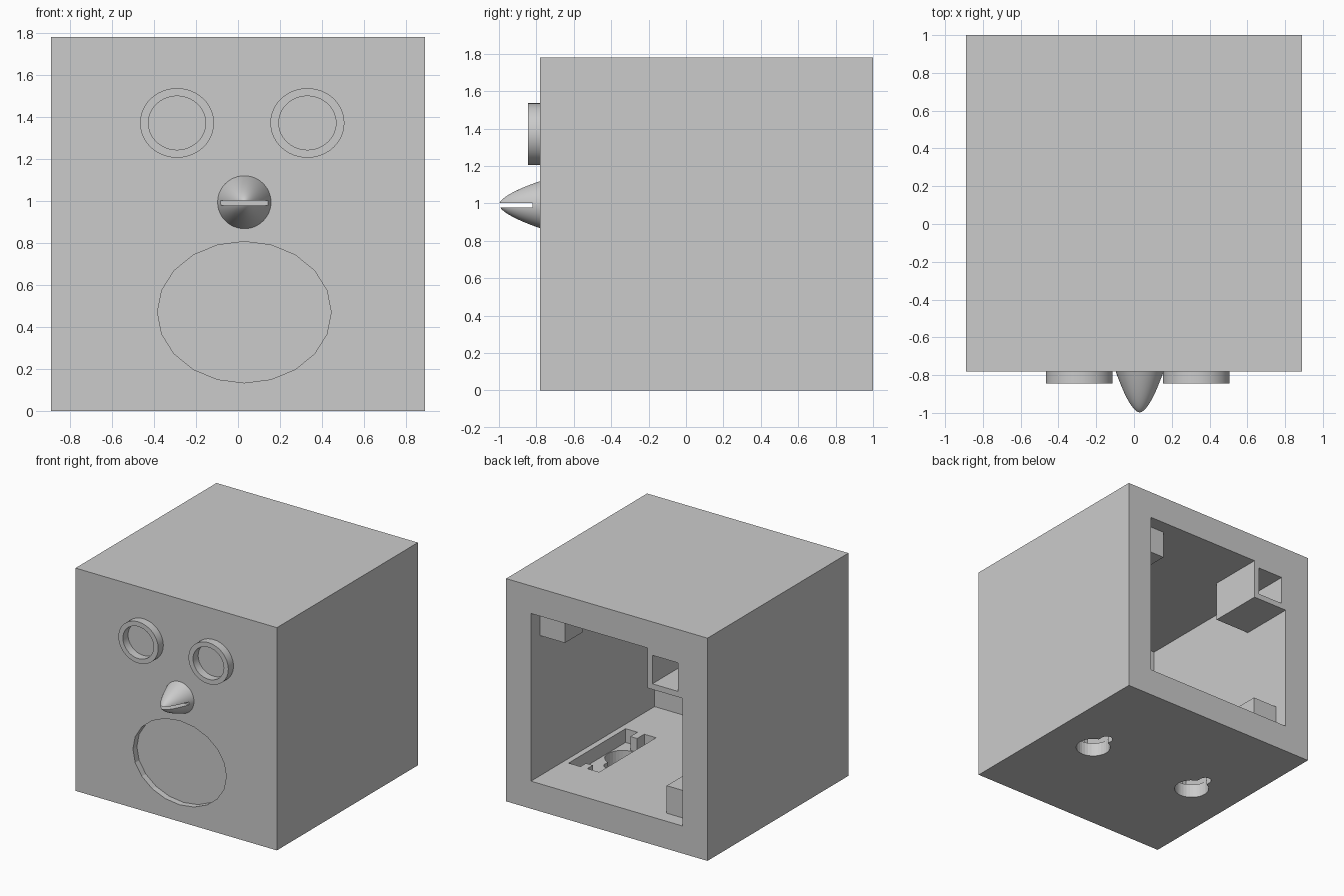
import bpy
import bmesh
import math
from mathutils import Matrix, Vector

default = bpy.data.objects.get("Cube")
if default:
    bpy.data.objects.remove(default, do_unlink=True)

# Single plain grey
grey = bpy.data.materials.new("plain_grey")
grey.use_nodes = True
colour = (0.6, 0.6, 0.6, 1)
grey.diffuse_color = colour
grey.node_tree.nodes["Principled BSDF"].inputs["Base Color"].default_value = colour


def finish(name, bm):
    bmesh.ops.recalc_face_normals(bm, faces=bm.faces)
    mesh = bpy.data.meshes.new(name)
    bm.to_mesh(mesh)
    bm.free()
    mesh.materials.append(grey)
    obj = bpy.data.objects.new(name, mesh)
    bpy.context.collection.objects.link(obj)
    return obj


def box(name, low, high):
    low, high = Vector(low), Vector(high)
    bm = bmesh.new()
    place = Matrix.Translation((low + high) / 2) @ Matrix.Diagonal((high - low).to_4d())
    bmesh.ops.create_cube(bm, size=1, matrix=place)
    return finish(name, bm)


def cylinder(name, centre, rx, ry, depth, sides, turn=Matrix()):
    bm = bmesh.new()
    place = Matrix.Translation(centre) @ turn @ Matrix.Diagonal((rx, ry, depth, 1))
    bmesh.ops.create_cone(bm, cap_ends=True, segments=sides, radius1=1, radius2=1,
                          depth=1, matrix=place)
    return finish(name, bm)


def lathe(name, profile, centre, squash, sides):
    """Spin (radius, y) points about the y axis through centre (x, z)."""
    bm = bmesh.new()
    verts = [bm.verts.new((r, y, 0)) for r, y in profile]
    edges = [bm.edges.new(pair) for pair in zip(verts, verts[1:])]
    bmesh.ops.spin(bm, geom=verts + edges, cent=(0, 0, 0), axis=(0, 1, 0),
                   angle=math.tau, steps=sides)
    bmesh.ops.remove_doubles(bm, verts=bm.verts, dist=0.0005)
    bmesh.ops.transform(bm, verts=bm.verts, matrix=Matrix.Translation((centre[0], 0, centre[1]))
                        @ Matrix.Diagonal((1, 1, squash, 1)))
    return finish(name, bm)


def activate(obj):
    bpy.ops.object.select_all(action='DESELECT')
    obj.select_set(True)
    bpy.context.view_layer.objects.active = obj


def cut(target, cutter):
    mod = target.modifiers.new("cut", 'BOOLEAN')
    mod.operation = 'DIFFERENCE'
    mod.solver = 'EXACT'
    mod.object = cutter
    activate(target)
    bpy.ops.object.modifier_apply(modifier=mod.name)
    bpy.data.objects.remove(cutter, do_unlink=True)


def smooth(obj):
    activate(obj)
    bpy.ops.object.shade_smooth_by_angle(angle=math.radians(35))


HALF, FRONT, BACK, TOP = 0.89, -0.78, 1.0, 1.78
WALL = 0.22
IN = HALF - WALL          # inner half width
ROOF = TOP - WALL         # inner ceiling

# Hollow case, open at the back
case = box("case", (-HALF, FRONT, 0), (HALF, BACK, TOP))
cut(case, box("cavity_cutter", (-IN, FRONT + WALL, WALL), (IN, BACK + 0.2, ROOF)))

# Shallow oval mouth
cut(case, cylinder("mouth_cutter", (0.03, FRONT, 0.47), 0.413, 0.336, 0.1, 20,
                   Matrix.Rotation(math.pi / 2, 4, 'X')))

# Hanging keyholes through the floor, each under a pocket with end tabs
for side, label in ((1, "left"), (-1, "right")):
    x = 0.49 * side
    cut(case, box("pocket_cutter", (x - 0.135, -0.13, 0.11), (x + 0.135, 0.59, 0.4)))
    cut(case, cylinder("keyhole_cutter", (x, 0.1, 0.05), 0.13, 0.13, 0.2, 32))
    cut(case, box("slot_cutter", (x - 0.045, 0.15, -0.1), (x + 0.045, 0.26, 0.15)))
    cut(case, cylinder("slot_end_cutter", (x, 0.26, 0.05), 0.0455, 0.0455, 0.2, 24))
    box(label + "_pocket_front_tab", (x - 0.03, -0.13, 0.11), (x + 0.03, -0.04, WALL))
    box(label + "_pocket_back_tab", (x - 0.03, 0.52, 0.11), (x + 0.03, 0.59, WALL))

# Corner blocks set back inside the opening
box("upper_corner_block", (IN - WALL, 0.66, ROOF - WALL), (IN, 0.886, ROOF))
box("lower_corner_block", (-IN, 0.66, WALL), (WALL - IN, 0.886, 2 * WALL))

# Square socket in the upper corner, flush with the back
socket = box("square_socket", (-IN, 0.55, 1.24), (-0.36, BACK, ROOF))
cut(socket, box("socket_cutter", (-0.63, 0.6, 1.285), (-0.403, BACK + 0.1, 1.513)))

# Raised eye rings
for x, label in ((0.33, "left_eye_ring"), (-0.29, "right_eye_ring")):
    smooth(lathe(label, [(0.176, FRONT), (0.176, -0.845), (0.136, -0.845), (0.136, FRONT)],
                 (x, 1.37), 0.94, 48))

# Pointed nose with a horizontal slit
steps = 20
profile = [(0.127 * (i / steps) ** 1.2, -1 + 0.22 * (i / steps) ** 2) for i in range(steps + 1)]
nose = lathe("nose", profile + [(0, FRONT)], (0.03, 0.993), 0.99, 48)
cut(nose, box("slit_cutter", (-0.3, -1.1, 0.978), (0.4, -0.82, 1.002)))
smooth(nose)
